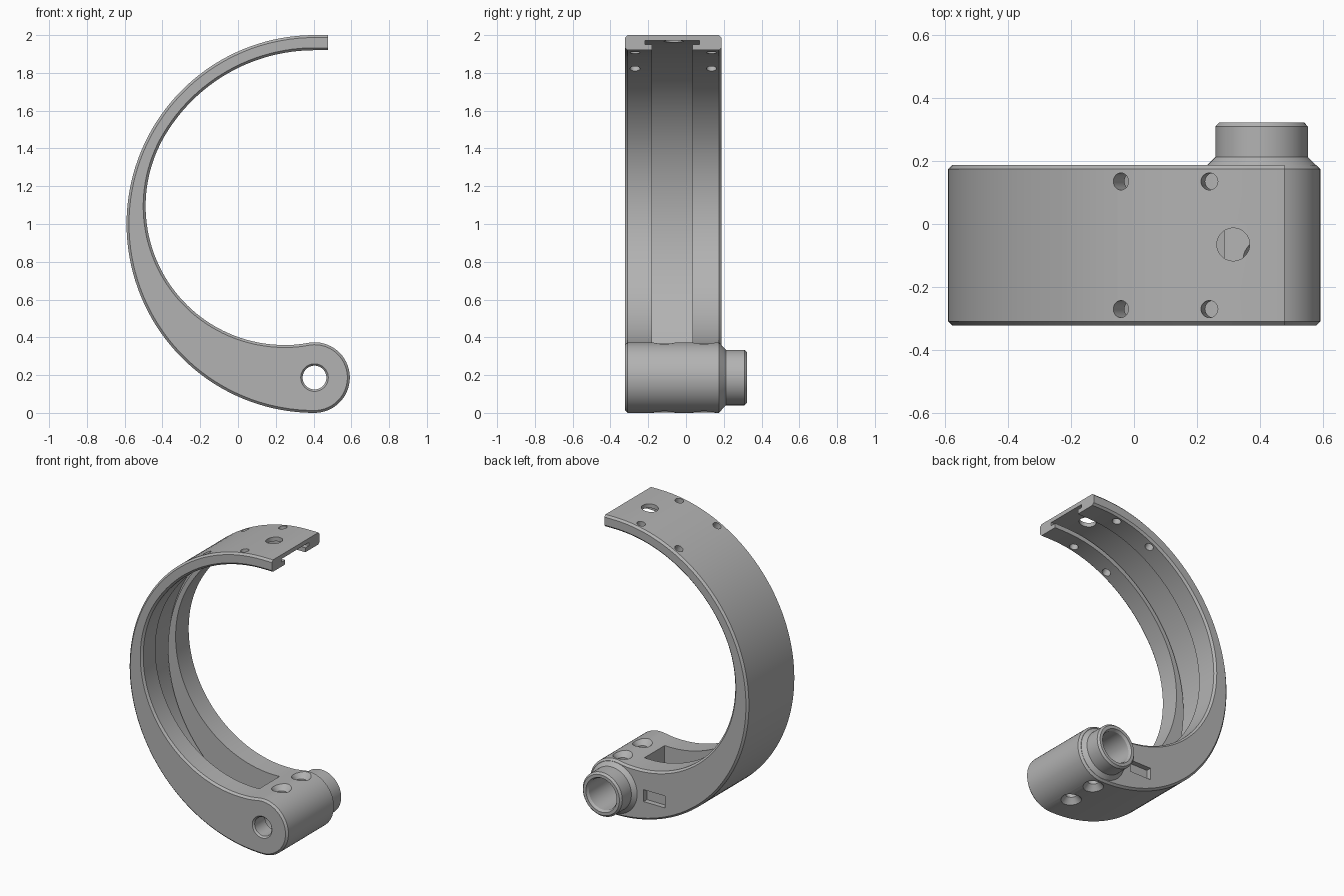
import bpy, bmesh, math
from mathutils import Vector, Matrix

if "Cube" in bpy.data.objects:
    bpy.data.objects.remove(bpy.data.objects["Cube"])

grey = bpy.data.materials.new("plain_grey")
grey.diffuse_color = (0.45, 0.45, 0.45, 1)
grey.use_nodes = True
grey.node_tree.nodes["Principled BSDF"].inputs["Base Color"].default_value = grey.diffuse_color

CX, CZ = 0.405, 1.0          # centre of the big arc
HX, HZ, HR = 0.405, 0.187, 0.187   # hinge barrel
Y0, Y1 = -0.322, 0.187       # band width


def arc(cx, cz, rx, rz, a0, a1, n):
    return [(cx + rx * math.cos(math.radians(a0 + (a1 - a0) * i / n)),
             cz + rz * math.sin(math.radians(a0 + (a1 - a0) * i / n))) for i in range(n + 1)]


def finish(bm, name):
    bmesh.ops.recalc_face_normals(bm, faces=bm.faces[:])
    me = bpy.data.meshes.new(name)
    bm.to_mesh(me)
    bm.free()
    me.materials.append(grey)
    ob = bpy.data.objects.new(name, me)
    bpy.context.collection.objects.link(ob)
    return ob


def prism(name, pts, y0, y1, chamfer=0):
    """Extrude an x-z outline along y, optionally chamfering both rims."""
    bm = bmesh.new()
    a = [bm.verts.new((x, y0, z)) for x, z in pts]
    b = [bm.verts.new((x, y1, z)) for x, z in pts]
    caps = [bm.faces.new(a), bm.faces.new(b[::-1])]
    n = len(pts)
    for i in range(n):
        j = (i + 1) % n
        bm.faces.new((a[i], b[i], b[j], a[j]))
    bmesh.ops.recalc_face_normals(bm, faces=bm.faces[:])
    if chamfer:
        edges = list({e for f in caps for e in f.edges})
        bmesh.ops.bevel(bm, geom=edges, offset=chamfer, segments=1,
                        affect='EDGES', clamp_overlap=False)
    return finish(bm, name)


def lathe(name, pts, origin, direction, n=48):
    """Turn a (radius, height) outline about an axis."""
    m = Matrix.Translation(origin) @ Vector(direction).to_track_quat('Z', 'Y').to_matrix().to_4x4()
    bm = bmesh.new()
    rings = [[bm.verts.new(m @ Vector((r * math.cos(math.tau * i / n),
                                       r * math.sin(math.tau * i / n), h)))
              for i in range(n)] for r, h in pts]
    for p, q in zip(rings, rings[1:]):
        for i in range(n):
            j = (i + 1) % n
            bm.faces.new((p[i], p[j], q[j], q[i]))
    bm.faces.new(rings[0])
    bm.faces.new(rings[-1])
    return finish(bm, name)


def combine(target, tool, op):
    mod = target.modifiers.new(tool.name, 'BOOLEAN')
    mod.operation, mod.solver, mod.object = op, 'EXACT', tool
    bpy.context.view_layer.update()
    dg = bpy.context.evaluated_depsgraph_get()
    me = bpy.data.meshes.new_from_object(target.evaluated_get(dg))
    target.modifiers.clear()
    target.data = me
    bpy.data.objects.remove(tool)


# C-shaped band with hinge barrel
blend = 149.3
r1, r2 = 0.92, 0.735
ix = CX + (r1 - r2) * math.cos(math.radians(blend))
iz = CZ + (r1 - r2) * math.sin(math.radians(blend))
outline = [(0.6, 2.0)]
outline += arc(CX, CZ, 0.995, 1.0, 90, 270, 72)
outline += arc(HX, HZ, HR, HR, -90, 97, 32)[1:]
outline += [(0.345, 0.366), (0.305, 0.361)]
outline += arc(ix, iz, r2, r2, 272, blend, 48)
outline += arc(CX, CZ, r1, r1, blend, 90, 24)[1:]
outline += [(0.6, CZ + r1)]
band = prism("curved_bracket", outline, Y0, Y1, 0.013)

# hinge boss at the back
boss = lathe("boss", [(0.13, 0.0), (0.18, 0.165), (0.172, 0.187), (0.147, 0.212),
                      (0.147, 0.309), (0.135, 0.322)], (HX, 0, HZ), (0, 1, 0), 64)
combine(band, boss, 'UNION')

cutters = []
# trim the free end square
cutters.append(prism("end_trim", [(0.477, 1.7), (0.8, 1.7), (0.8, 2.2), (0.477, 2.2)], -0.5, 0.5))


# T-shaped groove along the inside
def end_angle(r):
    return 270 - math.degrees(math.asin((CX - 0.285) / r))


slot = [(0.65, CZ + 0.96)] + arc(CX, CZ, 0.96, 0.96, 90, end_angle(0.96), 72)
slot += [(0.285, 1.0), (0.65, 1.0)]
cutters.append(prism("slot", slot, -0.18, 0.035))
tee = [(0.65, CZ + 0.972)] + arc(CX, CZ, 0.972, 0.972, 90, end_angle(0.972), 72)
tee += arc(CX, CZ, 0.95, 0.95, end_angle(0.95), 90, 72) + [(0.65, CZ + 0.95)]
cutters.append(prism("tee", tee, -0.218, 0.072))

# hinge bore and front pin hole
cutters.append(lathe("bore", [(0.105, -0.2), (0.105, 0.305), (0.125, 0.34)],
                     (HX, 0, HZ), (0, 1, 0), 64))
cutters.append(lathe("pin_hole", [(0.085, -0.335), (0.063, -0.311), (0.063, -0.1)],
                     (HX, 0, HZ), (0, 1, 0)))

# countersunk screw holes through the barrel
for y in (-0.115, 0.095):
    cutters.append(lathe("barrel_screw", [(0.075, -0.2), (0.06, -0.18), (0.033, -0.15),
                                          (0.033, 0.15), (0.06, 0.18), (0.075, 0.2)],
                         (HX, y, HZ), (0, 0, 1)))

# screw holes and larger hole near the free end
for x in (-0.04, 0.24):
    a = math.acos((x - CX) / 0.995)
    d = Vector((math.cos(a), 0, math.sin(a)))
    for y in (-0.27, 0.135):
        cutters.append(lathe("band_screw", [(0.027, 0.8), (0.027, 1.1)],
                             (CX, y, CZ), d, 32))
cutters.append(lathe("top_hole", [(0.052, 1.8), (0.052, 2.1)], (0.315, -0.065, 0), (0, 0, 1)))

# shallow rectangular recess in the back face
cutters.append(prism("recess", [(0.025, 0.15), (0.185, 0.15), (0.185, 0.23), (0.025, 0.23)],
                     Y1 - 0.035, 0.3))

for c in cutters:
    combine(band, c, 'DIFFERENCE')

bpy.ops.object.select_all(action='DESELECT')
band.select_set(True)
bpy.context.view_layer.objects.active = band
bpy.ops.object.shade_smooth_by_angle(angle=math.radians(25))
